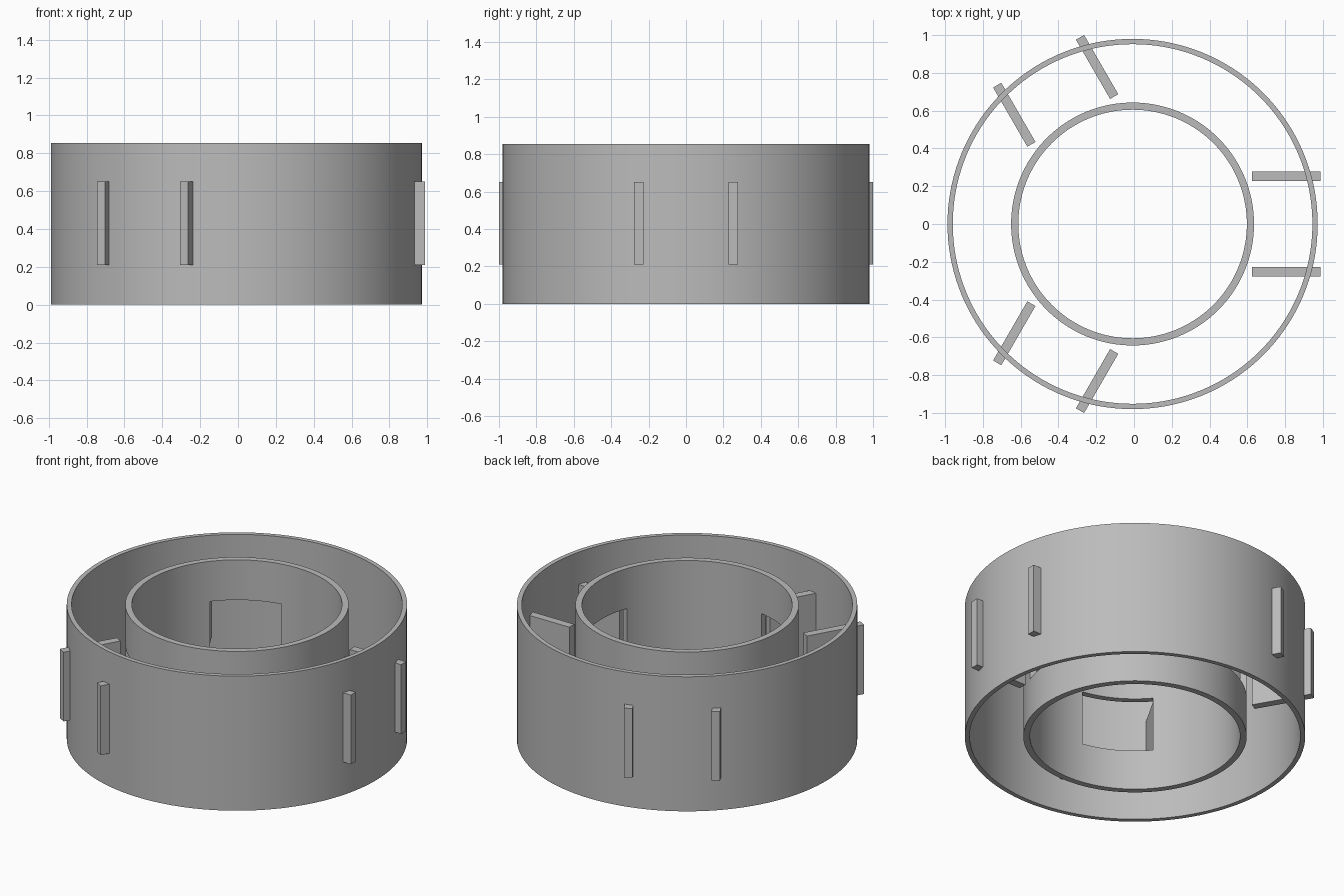
import bpy
import bmesh
from math import sin, cos, radians
from mathutils import Matrix

default = bpy.data.objects.get("Cube")
if default:
    bpy.data.objects.remove(default, do_unlink=True)

CENTRE_X = -0.0075
HEIGHT = 0.855
SEGMENTS = 144
DIRECTIONS = (0, 120, 240)

grey = bpy.data.materials.new("plain grey")
grey.use_nodes = True
grey.diffuse_color = (0.5, 0.5, 0.5, 1)
grey.node_tree.nodes["Principled BSDF"].inputs["Base Color"].default_value = (0.5, 0.5, 0.5, 1)


def add_object(name, bm):
    mesh = bpy.data.meshes.new(name)
    bm.to_mesh(mesh)
    bm.free()
    mesh.materials.append(grey)
    obj = bpy.data.objects.new(name, mesh)
    bpy.context.collection.objects.link(obj)
    obj.location.x = CENTRE_X
    return obj


def in_window(angle):
    return any(abs((angle - d + 180) % 360 - 180) < 20 for d in DIRECTIONS)


def ring(name, radius, thickness, levels, windows=False):
    """Cylinder wall, optionally with three windows in its middle band."""
    bm = bmesh.new()
    step = 360 / SEGMENTS
    rows = [[bm.verts.new((radius * cos(radians(i * step)), radius * sin(radians(i * step)), z))
             for i in range(SEGMENTS)] for z in levels]
    for band, (low, high) in enumerate(zip(rows, rows[1:])):
        for i in range(SEGMENTS):
            if windows and band == 1 and in_window((i + 0.5) * step):
                continue
            j = (i + 1) % SEGMENTS
            bm.faces.new((low[i], low[j], high[j], high[i]))
    obj = add_object(name, bm)
    wall = obj.modifiers.new("wall", 'SOLIDIFY')
    wall.thickness = thickness
    wall.offset = -1
    bpy.ops.object.select_all(action='DESELECT')
    obj.select_set(True)
    bpy.context.view_layer.objects.active = obj
    bpy.ops.object.modifier_apply(modifier=wall.name)
    bpy.ops.object.shade_smooth_by_angle(angle=radians(30))


# Two concentric walls; the inner one has three windows
ring("outer_ring", 0.98, 0.028, (0, HEIGHT))
ring("inner_ring", 0.643, 0.038, (0, 0.255, 0.6, HEIGHT), windows=True)

# Pairs of parallel plates that pass through the outer wall beside each window
for direction in DIRECTIONS:
    for side, label in ((-1, "a"), (1, "b")):
        bm = bmesh.new()
        place = (Matrix.Rotation(radians(direction), 4, 'Z')
                 @ Matrix.Translation((0.814, side * 0.253, 0.43))
                 @ Matrix.Diagonal((0.362, 0.05, 0.44, 1)))
        bmesh.ops.create_cube(bm, size=1, matrix=place)
        add_object(f"plate_{direction}_{label}", bm)
